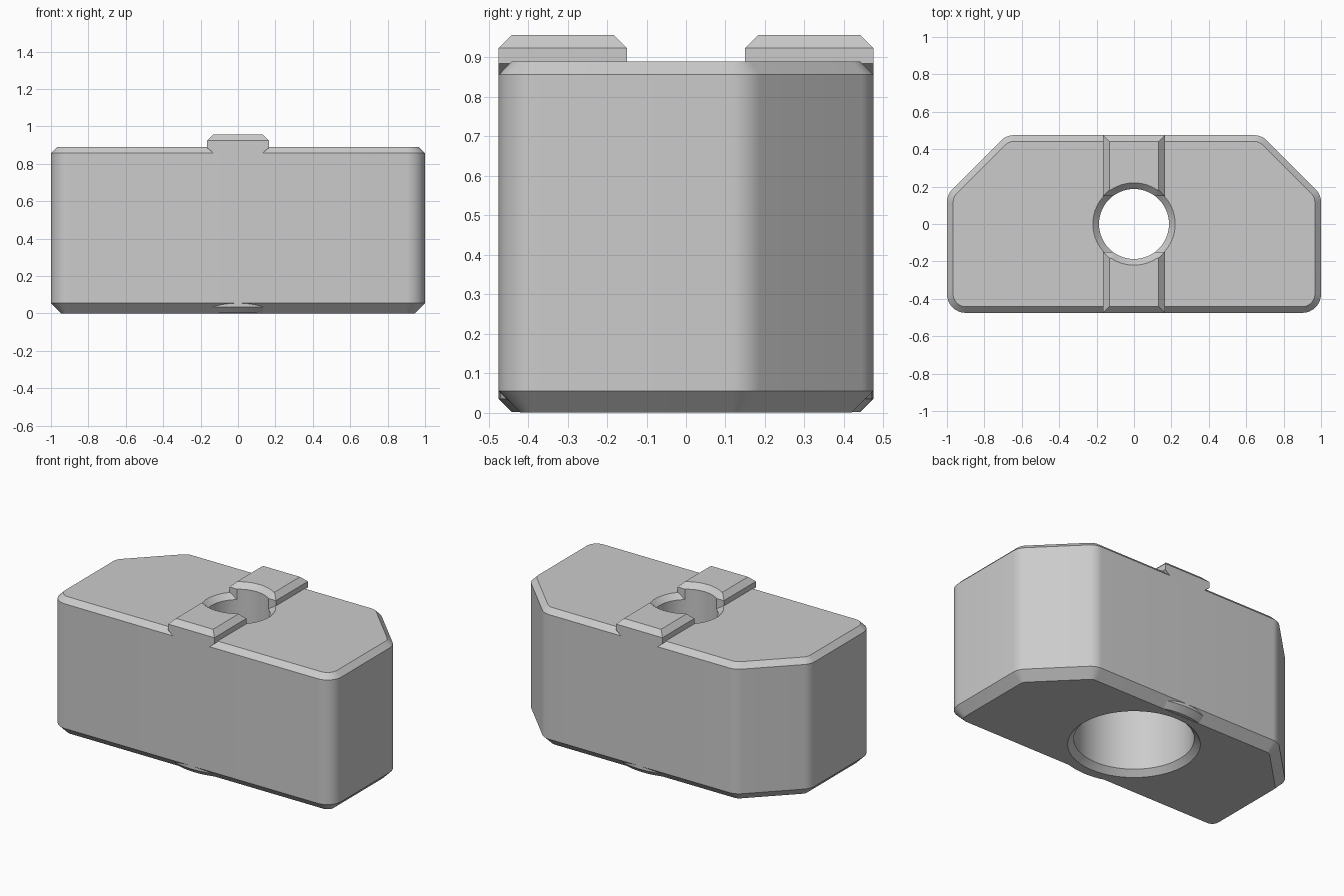
import bpy, bmesh, math
from mathutils import Vector

old = bpy.data.objects.get("Cube")
if old:
    bpy.data.objects.remove(old, do_unlink=True)

# Single plain grey material
GREY = (0.6, 0.6, 0.6, 1)
mat = bpy.data.materials.new("plain grey")
mat.use_nodes = True
mat.diffuse_color = GREY
mat.node_tree.nodes["Principled BSDF"].inputs["Base Color"].default_value = GREY


def loft(name, rings):
    """Closed solid through (z, outline) rings with equal point counts."""
    bm = bmesh.new()
    loops = [[bm.verts.new((x, y, z)) for x, y in pts] for z, pts in rings]
    n = len(loops[0])
    for a, b in zip(loops, loops[1:]):
        for i in range(n):
            j = (i + 1) % n
            bm.faces.new((a[i], a[j], b[j], b[i]))
    bm.faces.new(loops[0][::-1])
    bm.faces.new(loops[-1])
    bmesh.ops.recalc_face_normals(bm, faces=bm.faces)
    mesh = bpy.data.meshes.new(name)
    bm.to_mesh(mesh)
    bm.free()
    mesh.materials.append(mat)
    obj = bpy.data.objects.new(name, mesh)
    bpy.context.collection.objects.link(obj)
    return obj


def circle(r, n=96):
    return [(r * math.cos(math.tau * i / n), r * math.sin(math.tau * i / n)) for i in range(n)]


def turned(name, profile):
    return loft(name, [(z, circle(r)) for r, z in profile])


def rounded(corners, radius, inset, steps=8):
    """Convex counter-clockwise outline with filleted corners, moved inwards."""
    pts = []
    for i, c in enumerate(corners):
        c = Vector(c)
        d_in = (c - Vector(corners[i - 1])).normalized()
        d_out = (Vector(corners[(i + 1) % len(corners)]) - c).normalized()
        n_in, n_out = Vector((d_in.y, -d_in.x)), Vector((d_out.y, -d_out.x))
        centre = c - (n_in + n_out) * radius / (1 + n_in.dot(n_out))
        turn = n_in.angle(n_out)
        start = math.atan2(n_in.y, n_in.x)
        for k in range(steps + 1):
            a = start + turn * k / steps
            pts.append(tuple(centre + Vector((math.cos(a), math.sin(a))) * (radius - inset)))
    return pts


def box_outline(hx, y0, y1):
    return [(-hx, y0), (hx, y0), (hx, y1), (-hx, y1)]


def cut(obj, *cutters):
    bpy.ops.object.select_all(action='DESELECT')
    bpy.context.view_layer.objects.active = obj
    obj.select_set(True)
    for c in cutters:
        mod = obj.modifiers.new("cut", 'BOOLEAN')
        mod.operation = 'DIFFERENCE'
        mod.solver = 'EXACT'
        mod.object = c
        bpy.ops.object.modifier_apply(modifier=mod.name)
    bpy.ops.object.shade_smooth_by_angle(angle=math.radians(25))


D, W = 0.475, 0.033            # half depth, small chamfer
BODY_TOP, TOP = 0.89, 0.957
HOLE = 0.187

# Stepped bore with flared ends, and the flare in the body's top face
bore = turned("bore_cutter", [(0.48, -0.1), (0.345, 0.035), (0.345, 0.5), (HOLE, 0.5),
                              (HOLE, TOP - W), (HOLE + 0.1, TOP - W + 0.1)])
flare = turned("flare_cutter", [(HOLE - 0.05, BODY_TOP - W - 0.05), (HOLE + 0.1, BODY_TOP - W + 0.1)])

# Block with two clipped back corners
corners = [(-1, -D), (1, -D), (1, 0.157), (0.682, D), (-0.682, D), (-1, 0.157)]
body = loft("body", [(z, rounded(corners, 0.1, inset)) for z, inset in
                     ((0, 0.055), (0.055, 0), (BODY_TOP - W, 0), (BODY_TOP, W))])
cut(body, bore, flare)

# Round boss that shows through the bottom chamfer
boss = turned("bottom_boss", [(D - 0.034, 0.001), (D, 0.035), (D, 0.06)])
cut(boss, bore)

# Two raised keys on top, in front of and behind the hole
for name, s in (("front_key", -1), ("back_key", 1)):
    def key_ring(hx, inset):
        return box_outline(hx, *sorted((s * (0.15 + inset), s * (D - inset))))
    key = loft(name, [(BODY_TOP - W, key_ring(0.13, 0)), (0.885, key_ring(0.165, 0)),
                      (TOP - W, key_ring(0.165, 0)), (TOP, key_ring(0.132, W))])
    cut(key, bore)

for helper in (bore, flare):
    bpy.data.objects.remove(helper, do_unlink=True)
